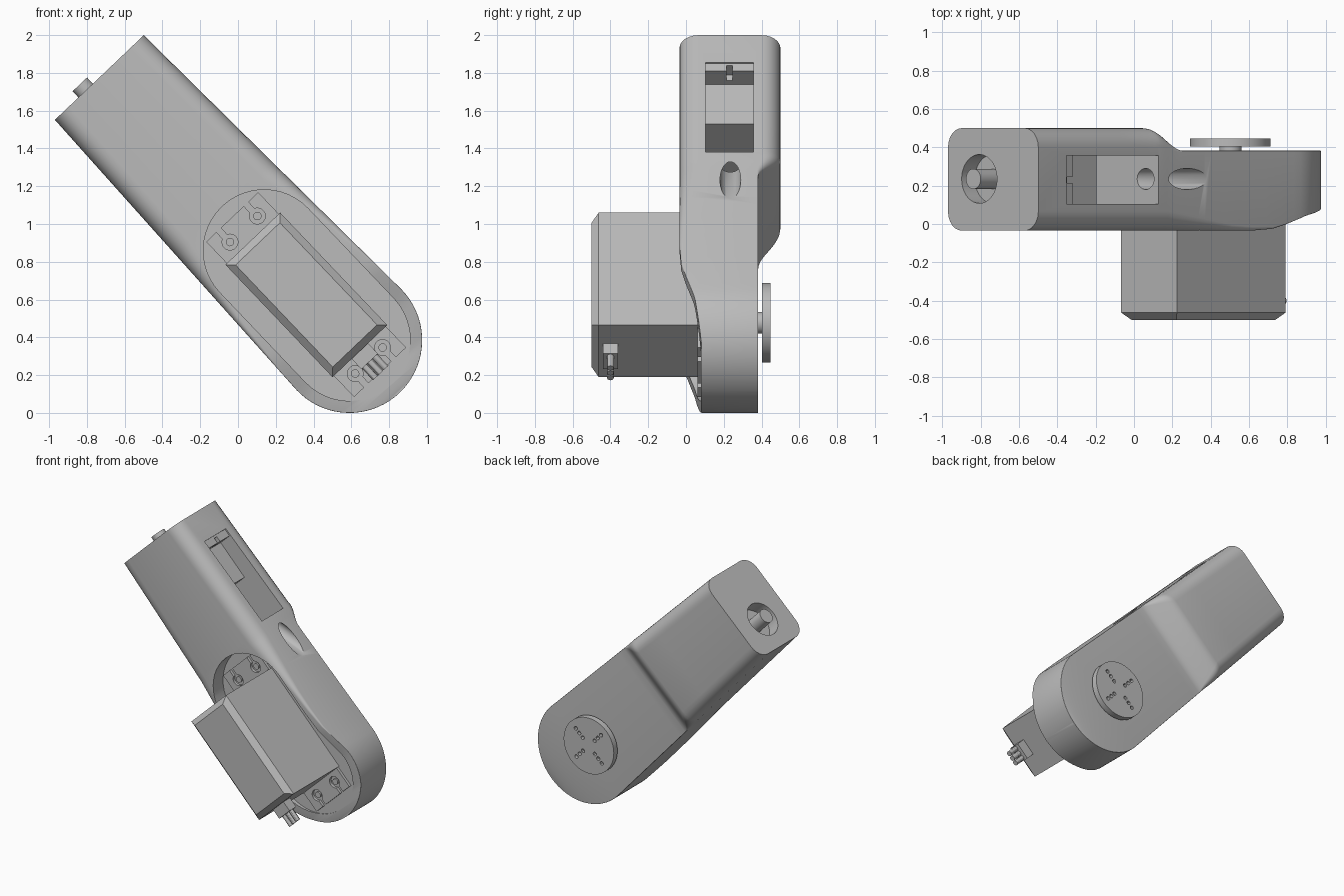
import bpy, bmesh, math
from mathutils import Matrix, Vector

if "Cube" in bpy.data.objects:
    bpy.data.objects.remove(bpy.data.objects["Cube"], do_unlink=True)

grey = bpy.data.materials.new("plain grey")
grey.use_nodes = True
TINT = (0.5, 0.5, 0.5, 1)
grey.diffuse_color = TINT
grey.node_tree.nodes["Principled BSDF"].inputs["Base Color"].default_value = TINT

# Local frame: x across the arm, y depth, z along the arm from the pivot
PLACE = Matrix.Translation((0.59, 0, 0.385)) @ Matrix.Rotation(math.radians(-43.6), 4, 'Y')
AXIS = {'x': Vector((1, 0, 0)), 'y': Vector((0, 1, 0)), 'z': Vector((0, 0, 1))}


def make(name, bm):
    bmesh.ops.recalc_face_normals(bm, faces=bm.faces)
    bm.transform(PLACE)
    me = bpy.data.meshes.new(name)
    bm.to_mesh(me)
    bm.free()
    me.materials.append(grey)
    ob = bpy.data.objects.new(name, me)
    bpy.context.collection.objects.link(ob)
    return ob


def add_box(bm, x, y, z):
    mid = Vector([(a + b) / 2 for a, b in (x, y, z)])
    size = [b - a for a, b in (x, y, z)] + [1]
    bmesh.ops.create_cube(bm, size=1, matrix=Matrix.Translation(mid) @ Matrix.Diagonal(size))


def box(name, x, y, z):
    bm = bmesh.new()
    add_box(bm, x, y, z)
    return make(name, bm)


def add_rod(bm, a, b, r, sides=32):
    a, b = Vector(a), Vector(b)
    turn = (b - a).to_track_quat('Z', 'Y').to_matrix().to_4x4()
    bmesh.ops.create_cone(bm, cap_ends=True, segments=sides, radius1=r, radius2=r,
                          depth=(b - a).length, matrix=Matrix.Translation((a + b) / 2) @ turn)


def rod(name, a, b, r, sides=32):
    bm = bmesh.new()
    add_rod(bm, a, b, r, sides)
    return make(name, bm)


def cut(ob, cutter):
    mod = ob.modifiers.new("cut", 'BOOLEAN')
    mod.operation, mod.solver, mod.object = 'DIFFERENCE', 'EXACT', cutter
    bpy.context.view_layer.update()
    deps = bpy.context.evaluated_depsgraph_get()
    mesh = bpy.data.meshes.new_from_object(ob.evaluated_get(deps))
    ob.modifiers.clear()
    ob.data = mesh
    bpy.data.objects.remove(cutter, do_unlink=True)


def smooth(ob, angle=30):
    bpy.ops.object.select_all(action='DESELECT')
    ob.select_set(True)
    bpy.context.view_layer.objects.active = ob
    bpy.ops.object.shade_smooth_by_angle(angle=math.radians(angle))


def ramp(points, t):
    for (a, p), (b, q) in zip(points, points[1:]):
        if t <= b:
            return p + (q - p) * max(0, (t - a) / (b - a))
    return points[-1][1]


# Arm shell: rounded sections lofted from the round pivot end to the square end
R, LENGTH = 0.385, 1.92
FRONT = [(-0.27, 0.08), (-0.05, 0.045), (0.1, 0), (0.2, -0.025), (0.35, -0.035)]
FRONT_R = [(0.1, 0.003), (0.5, 0.03), (0.95, 0.1)]
BACK_R = [(0.87, 0.003), (1.06, 0.1)]


def back(t):
    s = min(1, max(0, (t - 0.86) / 0.2))
    return 0.382 + 0.118 * s * s * (3 - 2 * s)


def section(t):
    half = math.sqrt(max(0, R * R - t * t)) if t < 0 else R - 0.06 * t / LENGTH
    half = max(half, 0.01)
    lo, hi = ramp(FRONT, t), back(t)
    ring = []
    for sx, sy, start in ((1, -1, -90), (1, 1, 0), (-1, 1, 90), (-1, -1, 180)):
        r = min(ramp(FRONT_R if sy < 0 else BACK_R, t), half * 0.8)
        cy = lo + r if sy < 0 else hi - r
        for k in range(7):
            a = math.radians(start + 15 * k)
            ring.append((sx * (half - r) + r * math.cos(a), cy + r * math.sin(a), t))
    return ring


stations = [-R * math.cos(math.radians(5 * k)) for k in range(18)]
stations += [0.05 * k for k in range(17)] + [0.86 + 0.02 * k for k in range(11)]
stations += [1.3, 1.6, LENGTH]
bm = bmesh.new()
rings = [[bm.verts.new(p) for p in section(t)] for t in stations]
for lower, upper in zip(rings, rings[1:]):
    n = len(lower)
    for i in range(n):
        j = (i + 1) % n
        bm.faces.new((lower[i], lower[j], upper[j], upper[i]))
bm.faces.new(rings[0])
bm.faces.new(rings[-1])
arm = make("arm_shell", bm)

# Front stadium recess for the motor
POCKET, FLOOR, TOP = 0.322, 0.083, 0.655
bm = bmesh.new()
outline = []
for k in range(50):
    a = math.pi * (k if k < 25 else k - 1) / 24
    outline.append((POCKET * math.cos(a), -0.3, (TOP if k < 25 else 0) + POCKET * math.sin(a)))
face = bm.faces.new([bm.verts.new(p) for p in outline])
ext = bmesh.ops.extrude_face_region(bm, geom=[face])
bmesh.ops.translate(bm, vec=(0, FLOOR + 0.3, 0),
                    verts=[v for v in ext["geom"] if isinstance(v, bmesh.types.BMVert)])
cut(arm, make("recess_cutter", bm))

# Side window: deep well, shallow shelf, top ledge with a notch
SIDE = (0.103, 0.357)
cut(arm, box("well_cutter", (-0.2, 0.6), SIDE, (1.04, 1.37)))
cut(arm, box("shelf_cutter", (0.22, 0.6), SIDE, (1.36, 1.66)))
cut(arm, box("ledge_cutter", (0.322, 0.6), SIDE, (1.65, 1.715)))
cut(arm, box("notch_cutter", (0.25, 0.6), (0.215, 0.245), (1.64, 1.7)))
# Slanted cable groove running into the window
cut(arm, rod("groove_cutter", (0.537, 0.235, 0.45), (0.231, 0.235, 1.1), 0.055))
# Round socket in the square end
cut(arm, rod("socket_cutter", (-0.1, 0.235, LENGTH - 0.1), (-0.1, 0.235, LENGTH + 0.1), 0.127, 48))
smooth(arm)
smooth(rod("end_peg", (-0.1, 0.235, LENGTH - 0.11), (-0.1, 0.235, 1.965), 0.053))

# Motor case with chamfered front
bm = bmesh.new()
add_box(bm, (-0.2, 0.2), (-0.5, FLOOR + 0.02), (-0.08, 0.742))
edges = [e for e in bm.edges if all(v.co.y < -0.4 for v in e.verts)]
bmesh.ops.bevel(bm, geom=edges, offset=0.038, segments=1, affect='EDGES')
make("motor_case", bm)

# Mounting ears with open screw slots, and screws
for label, inner, outer, hole in (("upper", 0.74, 0.9, 0.812), ("lower", -0.08, -0.235, -0.149)):
    ear = box(label + "_ear", (-0.19, 0.19), (0.062, FLOOR + 0.02), sorted((inner, outer)))
    for side in (-1, 1):
        x = 0.1 * side
        cut(ear, rod("hole_cutter", (x, 0, hole), (x, 0.2, hole), 0.042))
        cut(ear, box("slot_cutter", (x - 0.016, x + 0.016), (0, 0.2),
                     sorted((hole, outer + math.copysign(0.1, outer - inner)))))
        smooth(rod(label + "_screw", (x, 0.07, hole), (x, 0.1, hole), 0.022))
    smooth(ear)

# Cable plug and three wires
box("cable_plug", (-0.06, 0.06), (-0.44, -0.36), (-0.155, -0.07))
bm = bmesh.new()
for x in (-0.038, 0, 0.038):
    add_rod(bm, (x, -0.4, -0.24), (x, -0.4, -0.15), 0.018, 12)
smooth(make("cable_wires", bm))

# Output disc on the back, with a cross of small holes
HUB = 0.127
smooth(rod("output_shaft", (0, 0.37, HUB), (0, 0.41, HUB), 0.058))
disc = rod("output_disc", (0, 0.403, HUB), (0, 0.447, HUB), 0.21, 64)
bm = bmesh.new()
for d in (AXIS['x'], -AXIS['x'], AXIS['z'], -AXIS['z']):
    for r in (0.07, 0.11, 0.15):
        p = d * r + Vector((0, 0.5, HUB))
        add_rod(bm, p, p - AXIS['y'] * 0.08, 0.014, 12)
cut(disc, make("hole_cutter", bm))
smooth(disc)
